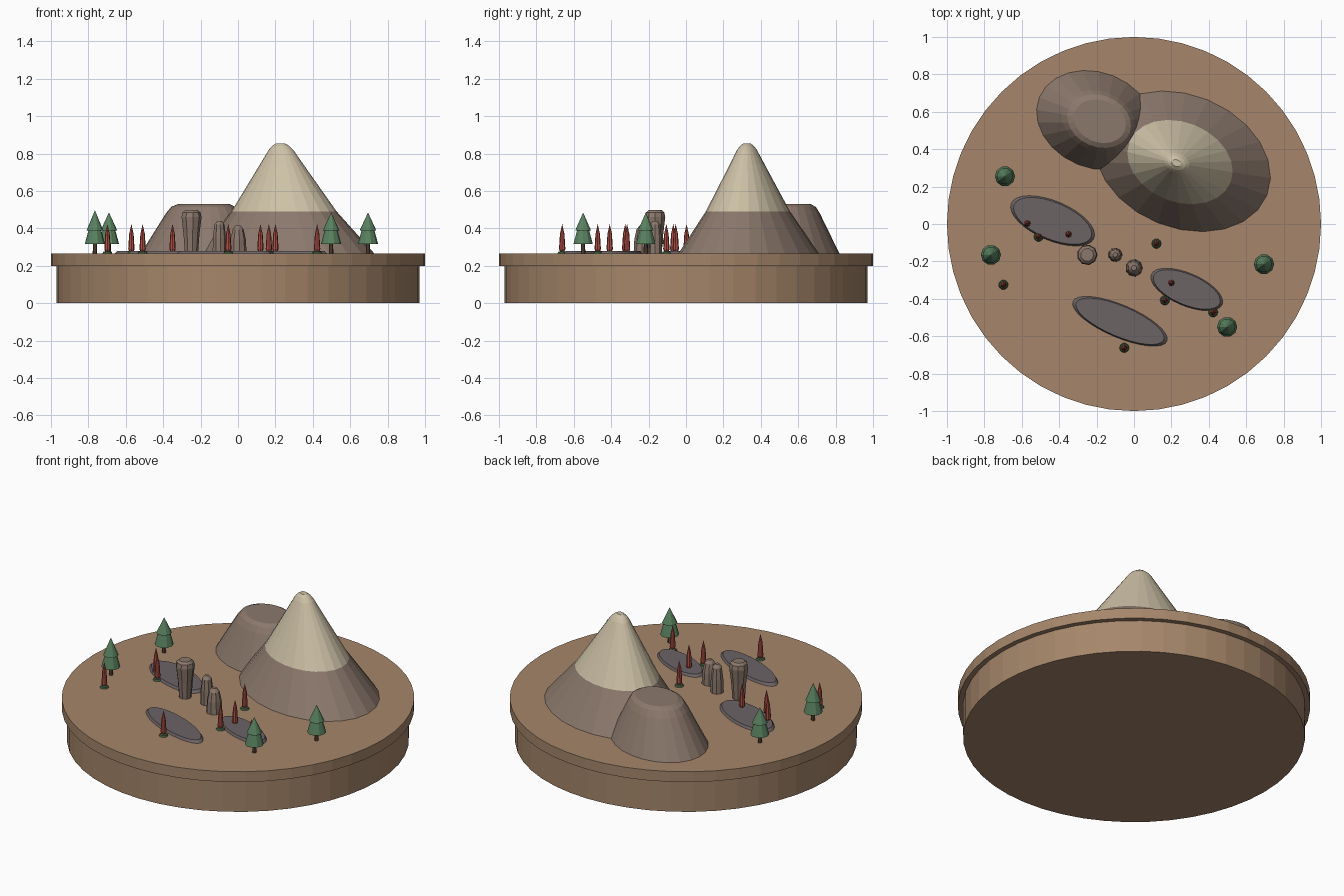
import bpy
import bmesh
from math import cos, sin, pi, radians

cube = bpy.data.objects.get("Cube")
if cube:
    bpy.data.objects.remove(cube, do_unlink=True)


def material(name, rgb):
    m = bpy.data.materials.new(name)
    m.use_nodes = True
    m.diffuse_color = (*rgb, 1)
    m.node_tree.nodes["Principled BSDF"].inputs["Base Color"].default_value = (*rgb, 1)
    return m


EARTH = material("tan earth", (.38, .24, .145))
ROCK = material("brown rock", (.26, .19, .15))
CAP = material("pale cap", (.61, .53, .38))
ASH = material("dark ash", (.15, .125, .13))
LEAF = material("pine green", (.1, .22, .115))
MOSS = material("dark moss", (.06, .12, .055))
RED = material("spire red", (.42, .075, .055))
BARK = material("bark", (.12, .07, .04))

GROUND = .265


def lathe(name, profile, sides, mats, at=(0, 0), size=(1, 1), turn=0, peak=(0, 0), cap_from=None):
    """Stack rings of (radius, z), stretched to an ellipse and turned; rings lean towards peak as they shrink."""
    bm = bmesh.new()
    t = radians(turn)
    rings = []
    for r, z in profile:
        lean = 1 - r / profile[0][0] if any(peak) else 0
        cx, cy = at[0] + peak[0] * lean, at[1] + peak[1] * lean
        ring = []
        for i in range(sides if r else 1):
            u = r * size[0] * cos(2 * pi * i / sides)
            v = r * size[1] * sin(2 * pi * i / sides)
            ring.append(bm.verts.new((cx + u * cos(t) - v * sin(t), cy + u * sin(t) + v * cos(t), z)))
        rings.append(ring)
    for low, high in zip(rings, rings[1:]):
        for i in range(sides):
            j = (i + 1) % sides
            if len(high) == 1:
                bm.faces.new((low[i], low[j], high[0]))
            else:
                bm.faces.new((low[i], low[j], high[j], high[i]))
    bm.faces.new(rings[0][::-1])
    if len(rings[-1]) > 1:
        bm.faces.new(rings[-1])
    # faces above the cap height take the second colour
    if cap_from is not None:
        for f in bm.faces:
            f.material_index = int(f.calc_center_median().z > cap_from)
    me = bpy.data.meshes.new(name)
    bm.to_mesh(me)
    bm.free()
    for m in mats:
        me.materials.append(m)
    ob = bpy.data.objects.new(name, me)
    bpy.context.collection.objects.link(ob)
    return ob


# round plinth with an overhanging top slab
lathe("plinth", [(.97, 0), (.97, .2)], 48, [EARTH])
lathe("ground_slab", [(1, .2), (1, GROUND)], 48, [EARTH])

# tall mountain with a pale cap, and a flat-topped one behind it
lathe("tall_mountain",
      [(1, GROUND), (.6, .49), (.25, .74), (.14, .82), (.1, .84), (.05, .855)],
      24, [ROCK, CAP], (.26, .335), (.486, .355), -22, (-.035, -.01), cap_from=.49)
lathe("flat_mountain",
      [(1, GROUND), (.62, .48), (.54, .515), (.44, .53)],
      24, [ROCK], (-.205, .555), (.325, .255), -22, (.04, -.01))

# low ash beds
for n, (at, size) in enumerate([((-.435, .017), (.24, .105)),
                                ((.282, -.35), (.206, .087)),
                                ((-.075, -.52), (.273, .087))]):
    lathe(f"ash_bed_{n + 1}", [(1, GROUND), (.93, .28)], 32, [ASH], at, size, -23)

# standing stones
lathe("stone_wide", [(.036, GROUND), (.044, .37), (.055, .46), (.05, .485), (.035, .498)],
      9, [ROCK], (-.25, -.165))
lathe("stone_middle", [(.038, GROUND), (.036, .35), (.028, .42), (.012, .44)],
      9, [ROCK], (-.1, -.165))
lathe("stone_front", [(.046, GROUND), (.042, .34), (.03, .395), (.014, .415)],
      9, [ROCK], (0, -.235))

# pine trees: trunk and two tiers
for n, at in enumerate([(-.69, .255), (-.765, -.165), (.695, -.215), (.498, -.55)]):
    top = .497 if n == 1 else .485
    lathe(f"pine_trunk_{n + 1}", [(.012, GROUND), (.01, .33)], 8, [BARK], at)
    lathe(f"pine_lower_{n + 1}", [(.054, .317), (.03, .405)], 10, [LEAF], at)
    lathe(f"pine_upper_{n + 1}", [(.044, .39), (0, top)], 10, [LEAF], at)

# red spires on mossy feet
for n, at in enumerate([(-.57, .003), (-.51, -.068), (-.35, -.055), (.12, -.105), (.165, -.408),
                        (.2, -.315), (.423, -.472), (-.052, -.662), (-.698, -.325)]):
    lathe(f"spire_foot_{n + 1}", [(.026, GROUND), (.022, .275), (.01, .279)], 10, [MOSS], at)
    lathe(f"spire_{n + 1}", [(.01, .27), (.017, .29), (.012, .37), (0, .424)], 8, [RED], at)
